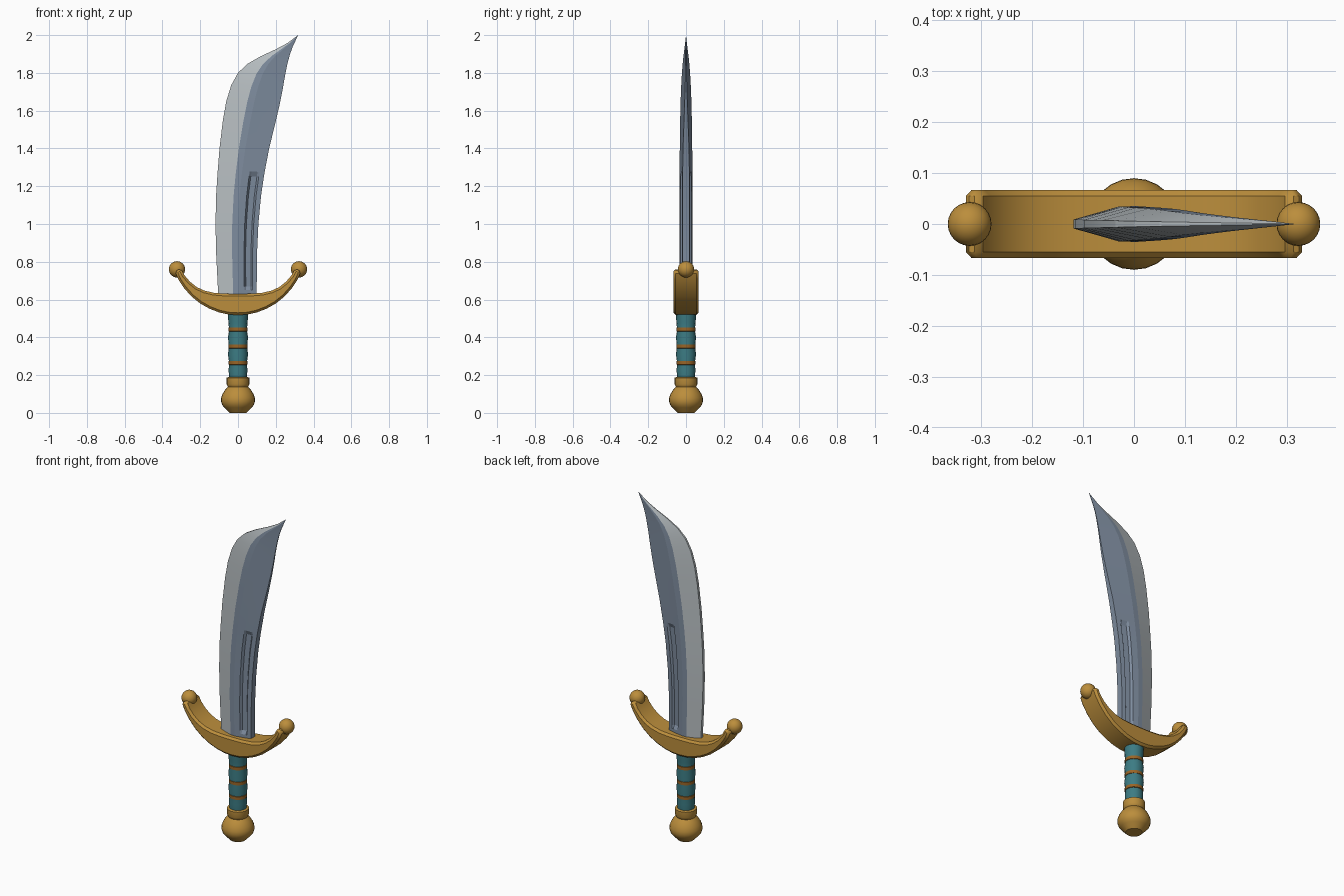
import bpy, bmesh, math

if "Cube" in bpy.data.objects:
    bpy.data.objects.remove(bpy.data.objects["Cube"])


def material(name, rgb):
    m = bpy.data.materials.new(name)
    m.diffuse_color = (*rgb, 1)
    m.use_nodes = True
    m.node_tree.nodes["Principled BSDF"].inputs["Base Color"].default_value = m.diffuse_color
    return m


GOLD = material("gold", (0.50, 0.27, 0.045))
TEAL = material("teal grip", (0.045, 0.20, 0.23))
BAND = material("orange brown", (0.32, 0.13, 0.02))
STEEL = material("blue steel", (0.21, 0.265, 0.345))
EDGE = material("pale steel", (0.47, 0.51, 0.53))


def finish(name, bm, mats, angle=35):
    bmesh.ops.recalc_face_normals(bm, faces=bm.faces)
    mesh = bpy.data.meshes.new(name)
    bm.to_mesh(mesh)
    bm.free()
    ob = bpy.data.objects.new(name, mesh)
    bpy.context.collection.objects.link(ob)
    for m in mats:
        mesh.materials.append(m)
    bpy.ops.object.select_all(action='DESELECT')
    ob.select_set(True)
    bpy.context.view_layer.objects.active = ob
    bpy.ops.object.shade_smooth_by_angle(angle=math.radians(angle))
    return ob


def loft(bm, rings):
    """Skin closed rings and cap both ends; returns rows of faces."""
    vr = [[bm.verts.new(p) for p in ring] for ring in rings]
    n = len(vr[0])
    rows = [[bm.faces.new((a[i], a[(i + 1) % n], b[(i + 1) % n], b[i])) for i in range(n)]
            for a, b in zip(vr, vr[1:])]
    bm.faces.new(vr[0])
    bm.faces.new(vr[-1])
    return rows


def lathe(name, profile, mat, sides=24, angle=35):
    bm = bmesh.new()
    loft(bm, [[(r * math.cos(2 * math.pi * k / sides), r * math.sin(2 * math.pi * k / sides), z)
               for k in range(sides)] for r, z in profile])
    return finish(name, bm, [mat], angle)


# Pommel and collar
lathe("pommel", [(.045, 0), (.072, .028), (.084, .042), (.090, .062), (.089, .08),
                 (.082, .10), (.070, .12), (.055, .136), (.050, .14)], GOLD, 24, 28)
lathe("collar", [(.048, .13), (.056, .142), (.060, .152), (.060, .186), (.050, .190)], GOLD)

# Grip with gently waisted sections
lathe("grip", [(.046, .18), (.050, .225), (.047, .265), (.053, .31), (.048, .35),
               (.053, .40), (.047, .44), (.051, .48), (.054, .54)], TEAL, 16)

# Wrapped bands
for i, z in enumerate((.265, .352, .442)):
    lathe(f"grip_band_{i + 1}", [(.045, z - .012), (.051, z - .009), (.051, z + .009), (.045, z + .012)],
          BAND, 16)

# Crescent guard: half outline mirrored, extruded in depth, then bevelled
lower = [(0, .518), (.05, .521), (.10, .532), (.15, .551), (.20, .579), (.245, .615),
         (.285, .660), (.315, .705), (.335, .750)]
upper = [(.302, .765), (.283, .728), (.255, .695), (.22, .667), (.18, .648), (.13, .636), (.07, .631)]
half = lower + upper
outline = half + [(0, .630)] + [(-x, z) for x, z in reversed(half[1:])]
bm = bmesh.new()
loft(bm, [[(x, y, z) for x, z in outline] for y in (-.067, .067)])
guard = finish("guard", bm, [GOLD])
bev = guard.modifiers.new("soft_edges", 'BEVEL')
bev.width = .012
bev.segments = 1
bev.limit_method = 'ANGLE'
bev.angle_limit = math.radians(40)

# Ball ends on the guard
for side, s in (("left", -1), ("right", 1)):
    bpy.ops.mesh.primitive_uv_sphere_add(segments=24, ring_count=14, radius=.043, location=(s * .323, 0, .76))
    ball = bpy.context.object
    ball.name = f"guard_ball_{side}"
    ball.data.materials.append(GOLD)
    bpy.ops.object.shade_smooth()

# Blade stations: edge x, edge z, spine x, spine z, half thickness
stations = [
    (-.104, .60, .099, .60, .035), (-.106, .65, .099, .65, .035), (-.107, .67, .099, .67, .035),
    (-.116, .85, .101, .85, .035), (-.119, 1.0, .108, 1.0, .035), (-.116, 1.15, .122, 1.15, .035),
    (-.109, 1.26, .137, 1.25, .034), (-.107, 1.285, .141, 1.275, .034), (-.098, 1.40, .165, 1.40, .033),
    (-.080, 1.55, .199, 1.54, .031), (-.062, 1.65, .220, 1.63, .029), (-.036, 1.735, .236, 1.71, .026),
    (0, 1.80, .249, 1.785, .022), (.050, 1.848, .261, 1.845, .018), (.120, 1.888, .274, 1.895, .013),
    (.200, 1.925, .289, 1.937, .008), (.260, 1.957, .303, 1.967, .004), (.318, 2.0, .318, 2.0, 0)]


def blade_ring(x0, z0, x1, z1, t):
    fuller = .33 if .66 < z1 < 1.26 else 0
    spine = .52 - .37 * min(1, max(0, (z1 - 1.35) / .4))     # false edge near the tip
    slope = lambda u: 1 + (spine - 1) * (u - .52) / .48
    section = [(0, .25), (.39, .97), (.52, 1), (.68, slope(.68)), (.72, slope(.72) - fuller),
               (.85, slope(.85) - fuller), (.89, slope(.89)), (1, spine)]
    pt = lambda u, h, s: (x0 + (x1 - x0) * u, s * h * t, z0 + (z1 - z0) * u)
    return [pt(u, h, -1) for u, h in section] + [pt(u, h, 1) for u, h in reversed(section)]


bm = bmesh.new()
for row in loft(bm, [blade_ring(*s) for s in stations]):
    for i, f in enumerate(row):
        f.material_index = 1 if i in (0, 14, 15) else 0       # sharpened bevel is paler
bmesh.ops.remove_doubles(bm, verts=bm.verts, dist=.0001)
finish("blade", bm, [STEEL, EDGE], 7)
